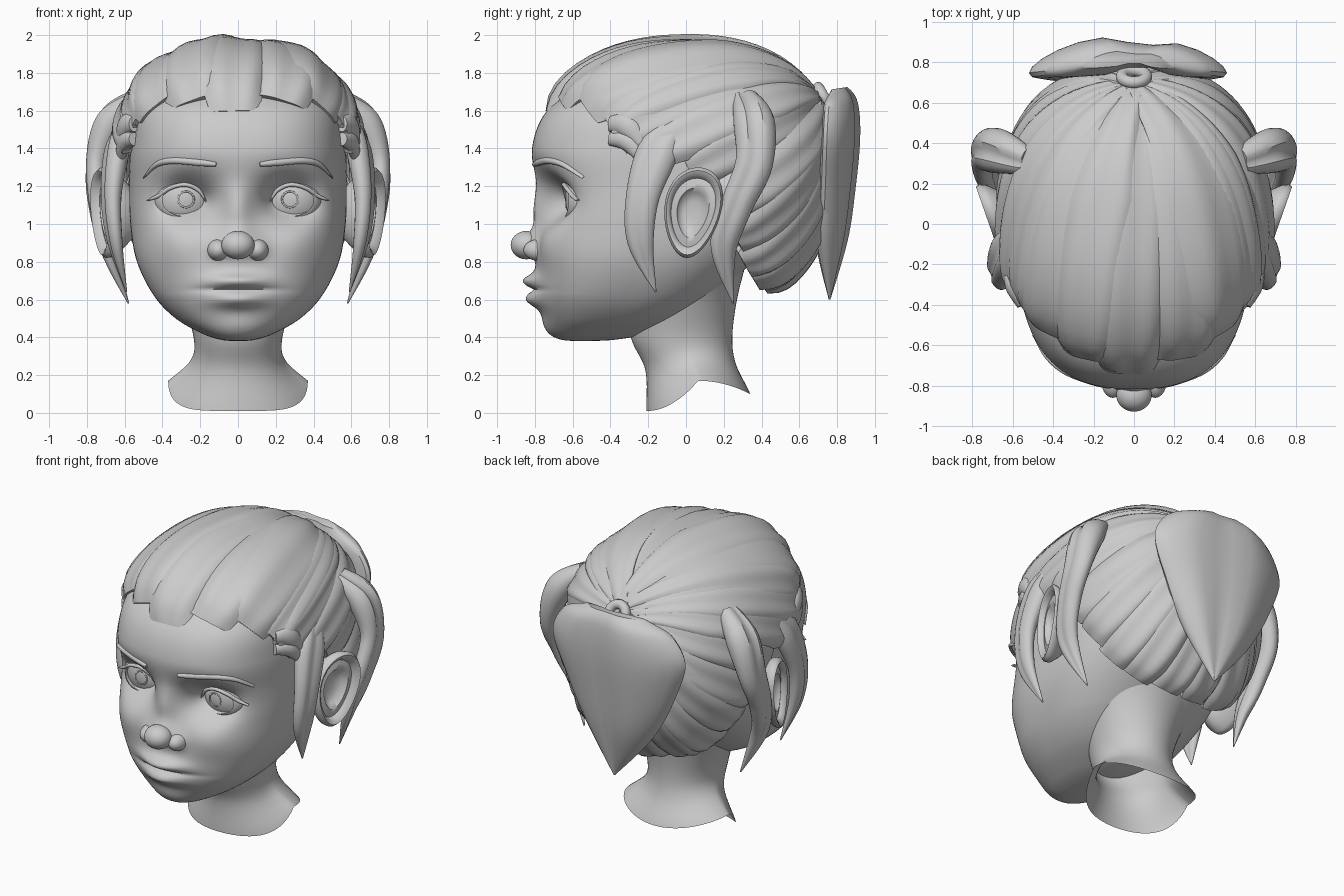
import bpy, bmesh, math, random
from mathutils import Vector
from mathutils.bvhtree import BVHTree

random.seed(4)
if "Cube" in bpy.data.objects:
    bpy.data.objects.remove(bpy.data.objects["Cube"])

clay = bpy.data.materials.new("clay_grey")
clay.use_nodes = True
clay.diffuse_color = (0.6, 0.6, 0.6, 1)
clay.node_tree.nodes["Principled BSDF"].inputs["Base Color"].default_value = (0.6, 0.6, 0.6, 1)


def finish(obj, name, angle=40):
    obj.name = name
    obj.data.materials.append(clay)
    bpy.ops.object.select_all(action='DESELECT')
    obj.select_set(True)
    bpy.context.view_layer.objects.active = obj
    bpy.ops.object.shade_smooth_by_angle(angle=math.radians(angle))
    return obj


def ball(name, centre, radii):
    bpy.ops.mesh.primitive_uv_sphere_add(segments=40, ring_count=20, radius=1, location=centre)
    bpy.context.object.scale = radii
    finish(bpy.context.object, name, 60)


def loft(name, rings, caps=True, flip=1, angle=40):
    """Skin a list of closed rings; flip=-1 mirrors across x."""
    bm = bmesh.new()
    rows = [[bm.verts.new((p[0] * flip, p[1], p[2])) for p in r] for r in rings]
    n = len(rows[0])
    for a, b in zip(rows, rows[1:]):
        for i in range(n):
            j = (i + 1) % n
            bm.faces.new((a[i], a[j], b[j], b[i]))
    if caps:
        bm.faces.new(rows[0])
        bm.faces.new(rows[-1])
    bmesh.ops.recalc_face_normals(bm, faces=bm.faces)
    me = bpy.data.meshes.new(name)
    bm.to_mesh(me)
    bm.free()
    obj = bpy.data.objects.new(name, me)
    bpy.context.collection.objects.link(obj)
    return finish(obj, name, angle)


def spline(keys, steps):
    """Catmull-Rom samples through tuples of any length."""
    k = [keys[0]] + list(keys) + [keys[-1]]
    out = []
    for s in range(len(keys) - 1):
        for i in range(steps):
            t = i / steps
            out.append([0.5 * (2 * b + (c - a) * t + (2 * a - 5 * b + 4 * c - d) * t * t
                               + (3 * b - a - 3 * c + d) * t ** 3)
                        for a, b, c, d in zip(*k[s:s + 4])])
    return out + [list(keys[-1])]


def turn(n):
    return [2 * math.pi * i / n for i in range(n)]


# Face relief: x, z, x spread, z spread, forward amount
RELIEF = [
    (0, 1.08, .08, .13, .045), (0, .9, .1, .075, .075), (.11, .865, .05, .05, .025),  # nose
    (0, .66, .22, .12, .045), (.05, .7, .12, .034, .032),                             # upper lip
    (0, .597, .14, .042, .05), (0, .652, .18, .012, -.025),                           # lower lip, seam
    (0, .46, .12, .06, .015), (.32, .9, .15, .13, .03),                               # chin, cheeks
    (.265, 1.13, .15, .12, -.17), (.19, 1.12, .05, .06, -.035),                       # eye sockets
]


def relief(x, z):
    total = 0
    for cx, cz, sx, sz, amount in RELIEF:
        for c in {cx, -cx}:
            total += amount * math.exp(-((x - c) / sx) ** 2 - ((z - cz) / sz) ** 2)
    return total


# Head: z, half width, front y, back y
HEAD = [(.38, .01, -.56, -.54), (.387, .09, -.655, -.38), (.42, .19, -.715, -.2), (.5, .33, -.745, 0),
        (.62, .445, -.765, .16), (.8, .535, -.775, .35), (1.0, .57, -.77, .52), (1.2, .575, -.785, .6),
        (1.4, .57, -.815, .6), (1.6, .53, -.735, .52), (1.75, .4, -.52, .42), (1.86, .2, -.25, .2),
        (1.88, .01, -.02, 0)]
rings = []
for z, hw, yf, yb in spline(HEAD, 14):
    ring = []
    power = 2.6 if z > .62 else 2.2 + .4 * (z - .38) / .24
    for a in turn(192):
        c, s = math.cos(a), math.sin(a)
        r = (abs(c) ** power + abs(s) ** power) ** (-1 / power)
        x, dy = hw * c * r, (yb - yf) / 2 * s * r
        y = (yf + yb) / 2 + dy - relief(x, z) * min(1, max(0, -dy / .2))
        ring.append((x, y, z))
    rings.append(ring)
head = loft("head", rings, angle=70)
skin = BVHTree.FromPolygons([v.co for v in head.data.vertices],
                            [tuple(p.vertices) for p in head.data.polygons])
ball("nose_tip", (0, -.845, .888), (.088, .083, .075))

# Neck: open tube with a wavy lower edge
NECK = [(.8, .4, -.25, .32), (.6, .3, -.3, .27), (.4, .235, -.29, .245), (.28, .25, -.215, .265),
        (.17, .37, -.21, .34)]
rings = []
samples = spline(NECK, 8)
for i, (z, hw, yf, yb) in enumerate(samples):
    u = max(0, i / (len(samples) - 1) - .4) / .6
    ring = []
    for a in turn(64):
        s = math.sin(a)
        drop = .16 * (1 - (1 - max(-s, 0)) ** 2) + .07 * max(s, 0) ** 2
        ring.append((hw * math.cos(a), (yf + yb) / 2 + (yb - yf) / 2 * s, z - drop * u * u))
    rings.append(ring)
loft("neck", rings, caps=False, angle=60)


def lock(name, keys, normal, flip=1, groove=0.0, cup=0.0):
    """Flattened strand swept along keys of x, y, z, half width, half thickness."""
    pts = spline(keys, 8)
    pos = [Vector(p[:3]) for p in pts]
    rings = []
    for i, p in enumerate(pts):
        tan = (pos[min(i + 1, len(pos) - 1)] - pos[max(i - 1, 0)]).normalized()
        side = tan.cross(Vector(normal)).normalized()
        up = side.cross(tan)
        ring = []
        for a in turn(24):
            s, h = math.cos(a), math.sin(a)
            h *= 1 - groove * math.exp(-((s - .15) / .25) ** 2)
            ring.append(pos[i] + side * s * max(p[3], .002)
                        + up * (h * max(p[4], .002) - cup * p[3] * s * s))
        rings.append(ring)
    return loft(name, rings, flip=flip)


# Hair: clumps swept over a rounded scalp from the tie to the hairline
CENTRE = Vector((0, 0, 1.3))
TIE = Vector((0, .7, .38))


def scalp(v):
    radii = (.655, .76 if v.y > 0 else .805, .665 if v.z > 0 else .77)
    return v / sum(abs(c / r) ** 2.3 for c, r in zip(v, radii)) ** (1 / 2.3)


def clump(name, end, width, flip=1):
    d0, d1 = TIE.normalized(), (Vector(end) - CENTRE).normalized()
    axis = d0.cross(d1).normalized()
    lift, tilt = random.uniform(0, .02), random.choice((-.025, .025))
    rings = []
    for i in range(25):
        t = i / 24
        mid = scalp(d0.slerp(d1, t))
        w = width * min(1, .3 + 1.7 * t) * (1 - .35 * (max(0, t - .75) / .25) ** 2)
        fade = 1 - .8 * max(0, (t - .85) / .15) ** 3
        ring = []
        for k in range(13):
            s = k / 6 - 1
            bulge = .05 * (1 - s ** 4) + tilt * s + .008 * math.cos(7 * s + 3 * t)
            ring.append(CENTRE + scalp(mid + axis * s * w) * (.985 + (lift + bulge) * fade))
        for s in (.8, 0, -.8):
            ring.append(CENTRE + scalp(mid + axis * s * w) * .9)
        rings.append(ring)
    loft(name, rings, flip=flip)


TOP = [((-.44, -.55, 1.635), .23), ((-.24, -.66, 1.65), .21), ((-.02, -.73, 1.595), .2),
       ((.24, -.66, 1.65), .21), ((.44, -.55, 1.635), .23)]
for i, (end, w) in enumerate(TOP):
    clump(f"top_hair_{i + 1}", end, w)
SIDE = [(.56, -.43, 1.55), (.59, -.37, 1.45), (.62, -.18, 1.38), (.64, .02, 1.28), (.63, .17, 1.1),
        (.55, .26, .93), (.46, .32, .77), (.32, .38, .67), (.11, .42, .65)]

for flip, word in ((1, "left"), (-1, "right")):
    ball(f"{word}_nostril", (.105 * flip, -.775, .862), (.057, .085, .058))
    for i, end in enumerate(SIDE):
        clump(f"{word}_side_hair_{i + 1}", end, .15, flip)

    # Loose locks around the ear
    lock(f"{word}_front_lock", [(.6, -.06, 1.52, .07, .05), (.64, -.15, 1.38, .11, .07),
                                (.67, -.23, 1.14, .09, .055), (.65, -.24, .9, .07, .04),
                                (.59, -.16, .64, .004, .004)], (1, -.2, 0), flip, .3)
    lock(f"{word}_back_lock", [(.53, .31, 1.67, .07, .05), (.67, .36, 1.54, .11, .09),
                               (.745, .36, 1.32, .1, .065), (.74, .27, 1.1, .085, .055),
                               (.69, .2, .87, .07, .04), (.58, .25, .58, .004, .004)], (1, .2, .3), flip, .3)
    for n, (z, w) in enumerate(((1.53, .06), (1.45, .05))):
        lock(f"{word}_temple_lock_{n + 1}", [(.55, -.4, z, w * .7, .03), (.6, -.3, z - .02, w, .04),
                                             (.64, -.2, z - .17, .004, .004)], (1, -.2, 0), flip)

    # Ear: outline scale and height profile, shaped as a bowl with a rim, leaning back
    rings = []
    for k, h in ((.5, -.14), (.8, -.07), (.98, -.015), (1, .02), (.93, .04), (.83, .03), (.76, 0),
                 (.66, .005), (.55, .01), (.45, -.02), (.25, -.035), (.03, -.035)):
        ring = []
        for a in turn(40):
            s = math.sin(a)
            y = k * (.15 * math.cos(a) * (1 + .2 * s) + .03 * s)
            ring.append((.69 + .35 * y + h, y + .035, 1.06 + .24 * k * s))
        rings.append(ring)
    loft(f"{word}_ear", rings, flip=flip, angle=60)

    # Eyeball, iris ring and almond eyelids
    eye = Vector((.285, -.45, 1.13))
    ball(f"{word}_eyeball", (eye.x * flip, eye.y, eye.z), (.19, .19, .19))
    bpy.ops.mesh.primitive_torus_add(major_radius=.042, minor_radius=.005, major_segments=32,
                                     minor_segments=8, rotation=(math.pi / 2, 0, 0),
                                     location=(.275 * flip, eye.y - .184, eye.z))
    finish(bpy.context.object, f"{word}_iris", 60)
    rings = []
    for k, r in ((1, .184), (1, .206), (1.1, .207), (1.35, .2), (1.55, .17)):
        ring = []
        for a in turn(48):
            x, z = .115 * k * math.cos(a), .083 * k * math.sin(a)
            ring.append((eye.x + x, eye.y - math.sqrt(max(r * r - x * x - z * z, 0)), eye.z + z - .005))
        rings.append(ring)
    loft(f"{word}_eyelids", rings, caps=False, flip=flip, angle=60)
    lash = [(.17, -.625, 1.12), (.21, -.64, 1.18), (.28, -.647, 1.208), (.36, -.632, 1.19),
            (.42, -.6, 1.15), (.48, -.575, 1.125)]
    lock(f"{word}_lashes", [p + (.004 if i in (0, 5) else .011, .012) for i, p in enumerate(lash)],
         (0, -1, 0), flip)

    # Eyebrow laid on the forehead
    brow = []
    for x, z, w in ((.115, 1.315, .012), (.2, 1.325, .018), (.34, 1.335, .017), (.43, 1.315, .014), (.495, 1.25, .004)):
        hit = skin.ray_cast(Vector((x, -2, z)), Vector((0, 1, 0)))[0]
        brow.append((x, hit.y if hit else -.7, z, w, .016))
    lock(f"{word}_eyebrow", brow, (0, -1, 0), flip)

# Ponytail and its tie
lock("ponytail", [(-.03, .82, 1.72, .22, .04), (-.03, .83, 1.64, .4, .09), (-.03, .835, 1.46, .49, .1),
                  (-.03, .81, 1.2, .4, .1), (-.02, .775, .92, .25, .09), (0, .76, .6, .005, .005)],
     (0, 1, 0), groove=.5, cup=.18)
bpy.ops.mesh.primitive_torus_add(major_radius=.06, minor_radius=.03, major_segments=32, minor_segments=12,
                                 location=(0, .73, 1.67), rotation=(math.radians(-60), 0, 0))
finish(bpy.context.object, "hair_tie", 60)
